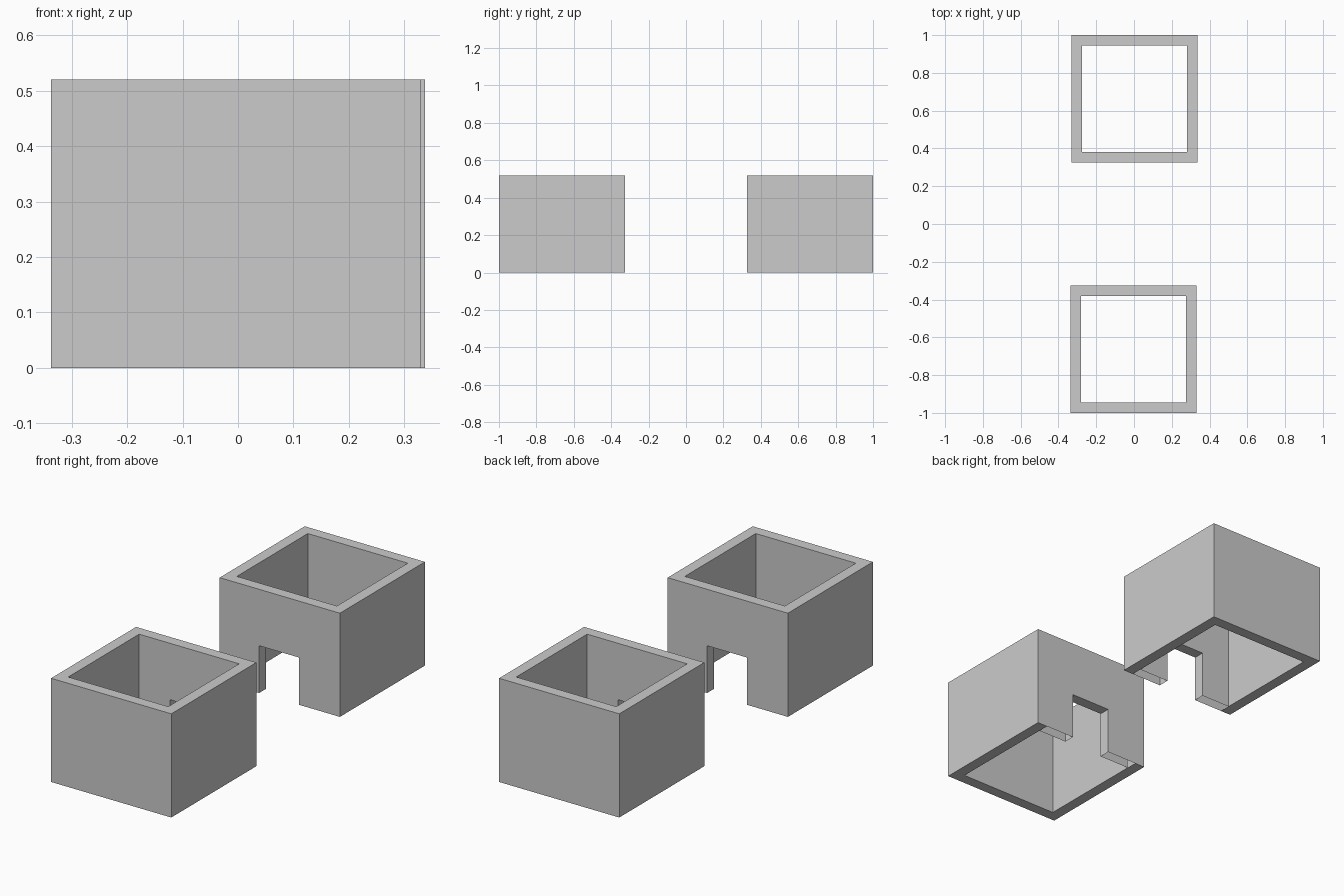
import bpy, bmesh
from math import pi

if "Cube" in bpy.data.objects:
    bpy.data.objects.remove(bpy.data.objects["Cube"])

# Plan and height divisions of one open-topped room with a doorway
T = 0.056                                    # wall thickness
XS = [-0.330, -0.330 + T, -0.111, 0.111, 0.337 - T, 0.337]
YS = [0.326, 0.326 + T, 1.0 - T, 1.0]
ZS = [0.0, 0.237, 0.52]


def solid(i, j, k):
    """True where a grid cell is wall rather than room, doorway or outside."""
    if not (0 <= i < 5 and 0 <= j < 3 and 0 <= k < 2):
        return False
    if 1 <= i <= 3 and j == 1:               # room interior
        return False
    return not (i == 2 and j == 0 and k == 0)  # doorway


def make_room(name, turn):
    bm = bmesh.new()
    verts = {}

    def vert(key):
        if key not in verts:
            verts[key] = bm.verts.new((XS[key[0]], YS[key[1]], ZS[key[2]]))
        return verts[key]

    # Skin the wall cells, one quad per exposed side
    for i in range(5):
        for j in range(3):
            for k in range(2):
                if not solid(i, j, k):
                    continue
                cell = (i, j, k)
                for axis in range(3):
                    for side in (0, 1):
                        near = list(cell)
                        near[axis] += 2 * side - 1
                        if solid(*near):
                            continue
                        # Door wall is open underneath beside the doorway
                        if axis == 2 and side == 0 and k == 0 and j == 0 and i in (1, 3):
                            continue
                        u, v = (axis + 1) % 3, (axis + 2) % 3
                        ring = []
                        for du, dv in ((0, 0), (1, 0), (1, 1), (0, 1)):
                            p = list(cell)
                            p[axis] += side
                            p[u] += du
                            p[v] += dv
                            ring.append(vert(tuple(p)))
                        bm.faces.new(ring if side else ring[::-1])

    mesh = bpy.data.meshes.new(name)
    bm.to_mesh(mesh)
    bm.free()
    room = bpy.data.objects.new(name, mesh)
    room.rotation_euler.z = turn
    bpy.context.collection.objects.link(room)


# Two identical rooms with their doorways facing each other
make_room("back_room_walls", 0)
make_room("front_room_walls", pi)
